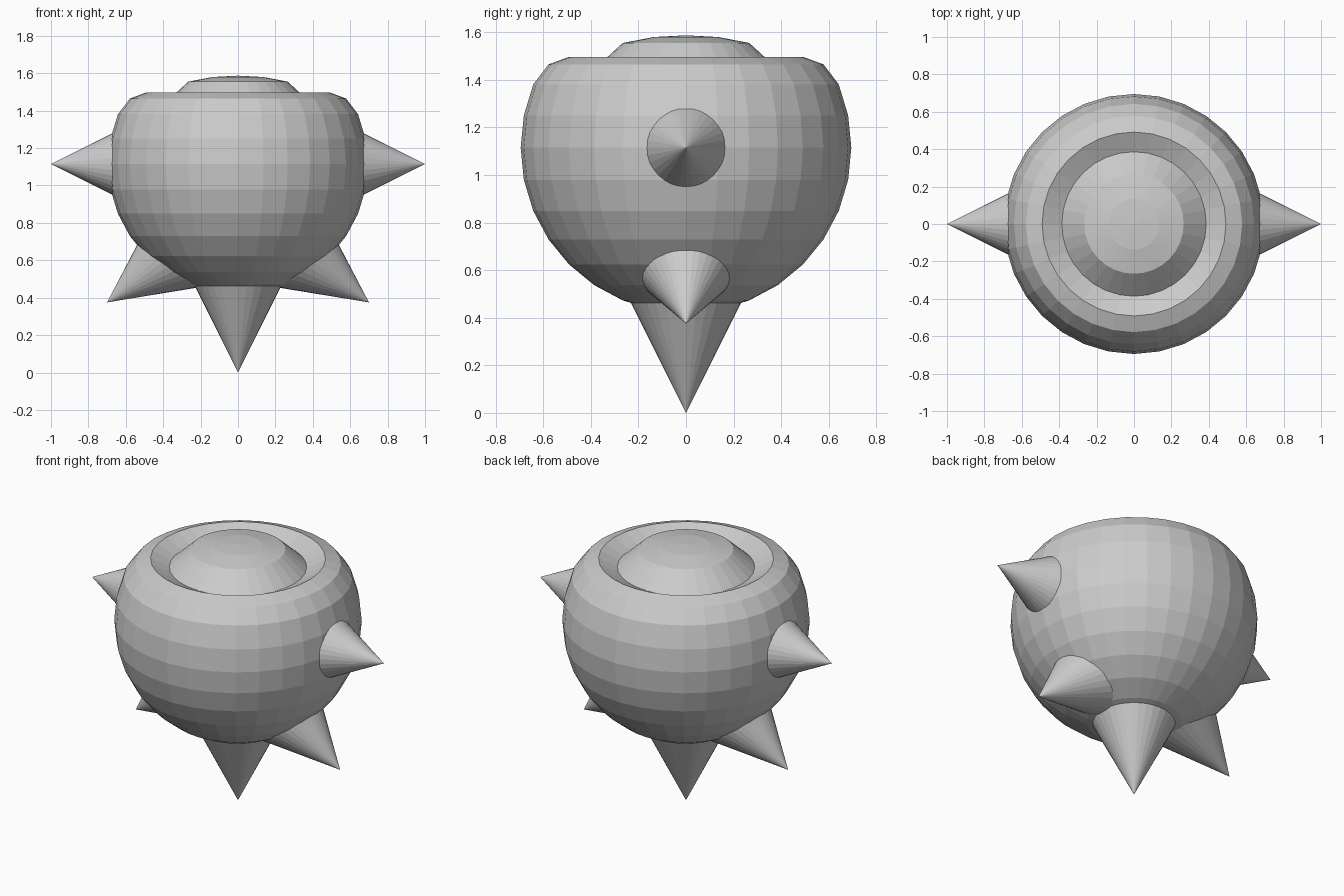
import bpy, bmesh, math
from mathutils import Vector

if "Cube" in bpy.data.objects:
    bpy.data.objects.remove(bpy.data.objects["Cube"], do_unlink=True)

RADIUS, CENTRE, SIDES = 0.695, 1.115, 32

grey = bpy.data.materials.new("plain_grey")
grey.use_nodes = True
grey.diffuse_color = (0.6, 0.6, 0.6, 1)
grey.node_tree.nodes["Principled BSDF"].inputs["Base Color"].default_value = (0.6, 0.6, 0.6, 1)


def finish(name, bm):
    bmesh.ops.recalc_face_normals(bm, faces=bm.faces)
    mesh = bpy.data.meshes.new(name)
    bm.to_mesh(mesh)
    bm.free()
    mesh.materials.append(grey)
    obj = bpy.data.objects.new(name, mesh)
    bpy.context.collection.objects.link(obj)
    return obj


def spike(name, tip, direction, length):
    """Cone with its point at tip, twice as long as its base radius."""
    bm = bmesh.new()
    bmesh.ops.create_cone(bm, cap_ends=True, segments=SIDES,
                          radius1=length / 2, radius2=0, depth=length)
    bmesh.ops.remove_doubles(bm, verts=bm.verts, dist=0.0001)
    axis = Vector(direction).normalized()
    obj = finish(name, bm)
    obj.rotation_euler = axis.to_track_quat('Z', 'Y').to_euler()
    obj.location = Vector(tip) - axis * length / 2


# Body: sphere rings whose top is pressed into a rim, groove and low dome
pressed = {3: 1.465, 4: 1.497, 5: 1.445, 6: 1.555, 7: 1.58, 8: 1.587}
bm = bmesh.new()
profile = []
for ring in range(-8, 9):
    angle = ring * math.pi / 16
    z = pressed.get(ring, CENTRE + RADIUS * math.sin(angle))
    profile.append(bm.verts.new((RADIUS * math.cos(angle), 0, z)))
edges = [bm.edges.new(pair) for pair in zip(profile, profile[1:])]
bmesh.ops.spin(bm, geom=profile + edges, cent=(0, 0, 0), axis=(0, 0, 1),
               angle=math.tau, steps=SIDES, use_duplicate=False)
bmesh.ops.remove_doubles(bm, verts=bm.verts, dist=0.0005)
finish("body", bm)

# Spikes: one below, and a level and a slanted one on each side
spike("bottom_spike", (0, 0, 0), (0, 0, -1), 0.5)
for side, s in (("left", 1), ("right", -1)):
    spike(side + "_level_spike", (s, 0, CENTRE), (s, 0, 0), 0.36)
    spike(side + "_slanted_spike", (s * 0.7, 0, 0.375), (s * 0.81, 0, -0.585), 0.5)
